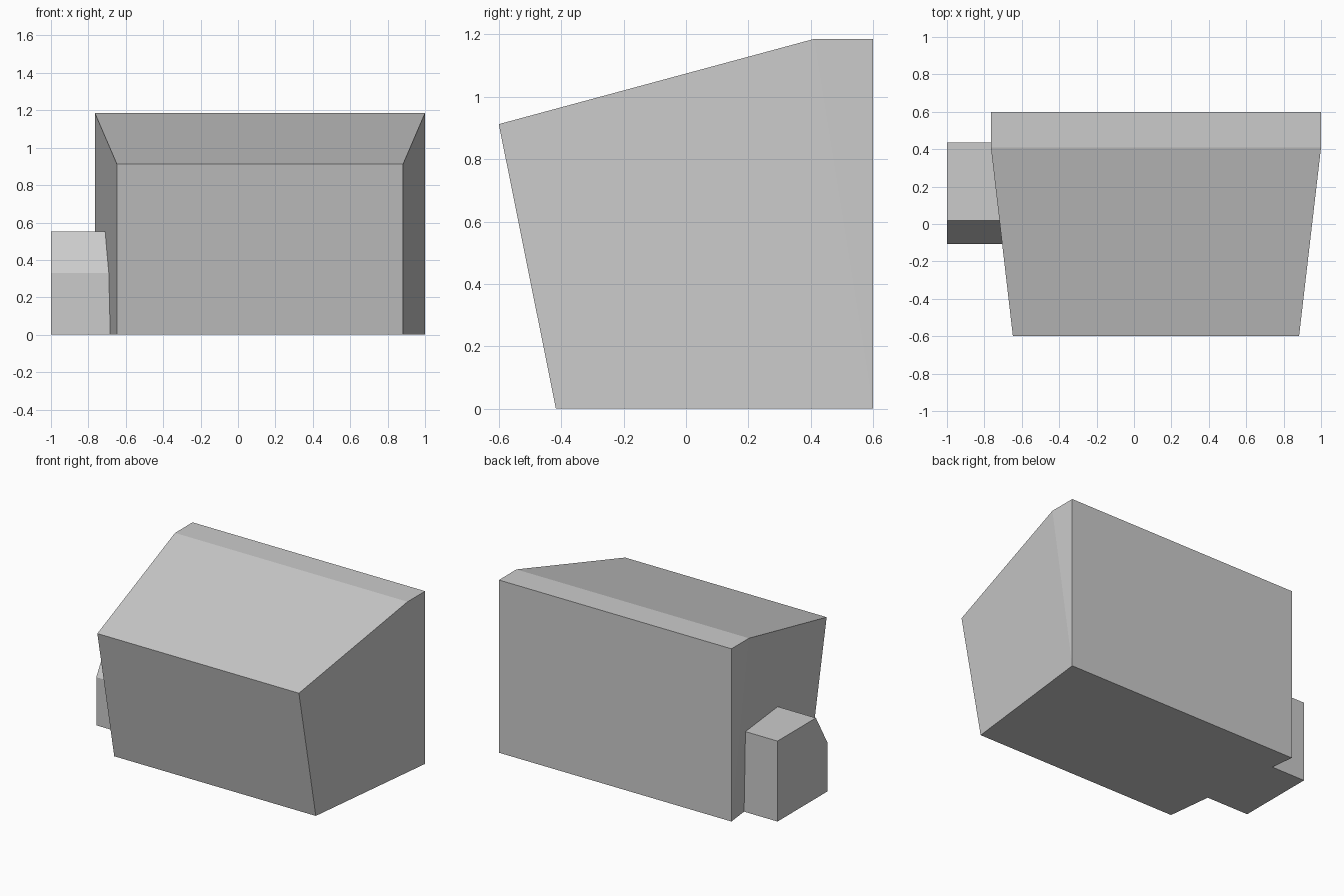
import bpy

if "Cube" in bpy.data.objects:
    bpy.data.objects.remove(bpy.data.objects["Cube"])

grey = bpy.data.materials.new("light_grey")
grey.diffuse_color = (0.6, 0.6, 0.6, 1)
grey.use_nodes = True
grey.node_tree.nodes["Principled BSDF"].inputs["Base Color"].default_value = grey.diffuse_color


def make(name, verts, faces):
    mesh = bpy.data.meshes.new(name)
    mesh.from_pydata(verts, [], faces)
    mesh.materials.append(grey)
    mesh.update()
    obj = bpy.data.objects.new(name, mesh)
    bpy.context.collection.objects.link(obj)
    return obj


def rim(n):
    """Quads joining a profile (0..n-1) to its twin (n..2n-1)."""
    return [(i, n + i, n + (i + 1) % n, (i + 1) % n) for i in range(n)]


# Main body: side profile (y, z), narrower at the front than at the back
MID, FRONT_HALF, BACK_HALF = 0.1175, 0.765, 0.8825
body_profile = [(-0.417, 0, FRONT_HALF), (0.6, 0, BACK_HALF), (0.6, 1.185, BACK_HALF),
                (0.41, 1.185, BACK_HALF), (-0.6, 0.912, FRONT_HALF)]
body_verts = [(MID + side * h, y, z) for side in (-1, 1) for y, z, h in body_profile]
# Side walls are slightly twisted, so they are split into triangles
wall = [(0, 4, 1), (1, 4, 3), (1, 3, 2)]
body_faces = rim(5) + wall + [tuple(5 + i for i in reversed(t)) for t in wall]
make("main_body", body_verts, [tuple(reversed(f)) if len(f) == 4 else f for f in body_faces])

# Small side annex with a sloped front, open where it meets the body wall
annex_profile = [(-0.108, 0, -0.68), (0.436, 0, -0.74), (0.436, 0.552, -0.75),
                 (0.02, 0.552, -0.705), (-0.108, 0.33, -0.685)]
annex_verts = [(-1, y, z) for y, z, x in annex_profile]
annex_verts += [(x, y, z) for y, z, x in annex_profile]
annex_faces = [tuple(reversed(f)) for f in rim(5)] + [(4, 3, 2, 1, 0)]
make("side_annex", annex_verts, annex_faces)
